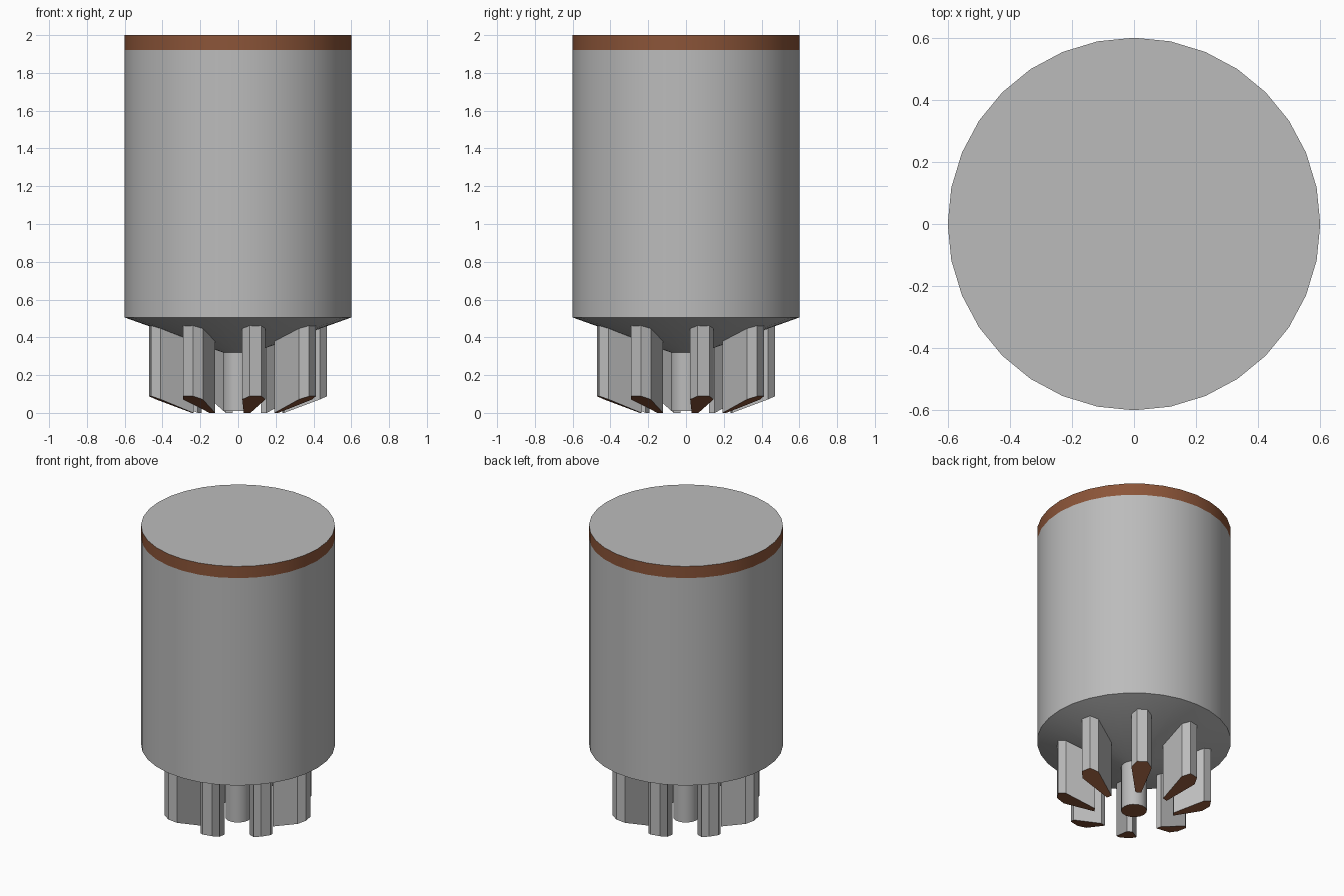
import bpy, bmesh
from math import sin, cos, pi, radians

if "Cube" in bpy.data.objects:
    bpy.data.objects.remove(bpy.data.objects["Cube"])

SIDES = 32
brown = bpy.data.materials.new("brown")
brown.diffuse_color = (0.26, 0.09, 0.04, 1)
brown.use_nodes = True
brown.node_tree.nodes["Principled BSDF"].inputs["Base Color"].default_value = brown.diffuse_color
grey = bpy.data.materials.new("grey")
grey.diffuse_color = (0.5, 0.5, 0.5, 1)
grey.use_nodes = True
grey.node_tree.nodes["Principled BSDF"].inputs["Base Color"].default_value = grey.diffuse_color


def finish(name, bm, smooth):
    bmesh.ops.recalc_face_normals(bm, faces=bm.faces)
    me = bpy.data.meshes.new(name)
    bm.to_mesh(me)
    bm.free()
    ob = bpy.data.objects.new(name, me)
    bpy.context.collection.objects.link(ob)
    me.materials.append(grey)
    me.materials.append(brown)
    if smooth:
        bpy.ops.object.select_all(action='DESELECT')
        ob.select_set(True)
        bpy.context.view_layer.objects.active = ob
        bpy.ops.object.shade_smooth_by_angle(angle=radians(30))
    return ob


def lathe(name, profile, sides, brown_bands=(), bottom_brown=False):
    """Spin a (radius, z) profile, bottom to top, and cap both ends."""
    bm = bmesh.new()
    rings = [[bm.verts.new((r * cos(2 * pi * i / sides), r * sin(2 * pi * i / sides), z))
              for i in range(sides)] for r, z in profile]
    bm.faces.new(rings[0][::-1]).material_index = int(bottom_brown)
    bm.faces.new(rings[-1])
    for b, (lo, hi) in enumerate(zip(rings, rings[1:])):
        for i in range(sides):
            j = (i + 1) % sides
            f = bm.faces.new((lo[i], lo[j], hi[j], hi[i]))
            f.material_index = int(b in brown_bands)
    return finish(name, bm, True)


# Main body with conical underside and brown rim band
lathe("body", [(0.08, 0.32), (0.6, 0.505), (0.6, 1.92), (0.6, 2.0)], SIDES, brown_bands=(2,))

# Centre pin with brown tip
lathe("centre_pin", [(0.08, 0.01), (0.08, 0.33)], 16, bottom_brown=True)

# Radial teeth: wide bevelled outer end, narrow inner end, sloping brown underside
half = [(0.245, 0.018), (0.43, 0.063), (0.475, 0.032)]
plan = half + [(r, -w) for r, w in reversed(half)]
for k in range(8):
    a = radians(-90 + 11.25 + 45 * k)
    bm = bmesh.new()
    low, top = [], []
    for r, w in plan:
        x, y = r * cos(a) - w * sin(a), r * sin(a) + w * cos(a)
        low.append(bm.verts.new((x, y, (r - 0.245) * 0.385)))
        top.append(bm.verts.new((x, y, 0.305 + r * 0.356)))
    bm.faces.new(low).material_index = 1
    bm.faces.new(top[::-1])
    for i in range(len(plan)):
        j = (i + 1) % len(plan)
        bm.faces.new((low[i], low[j], top[j], top[i]))
    finish(f"tooth_{k + 1}", bm, False)
